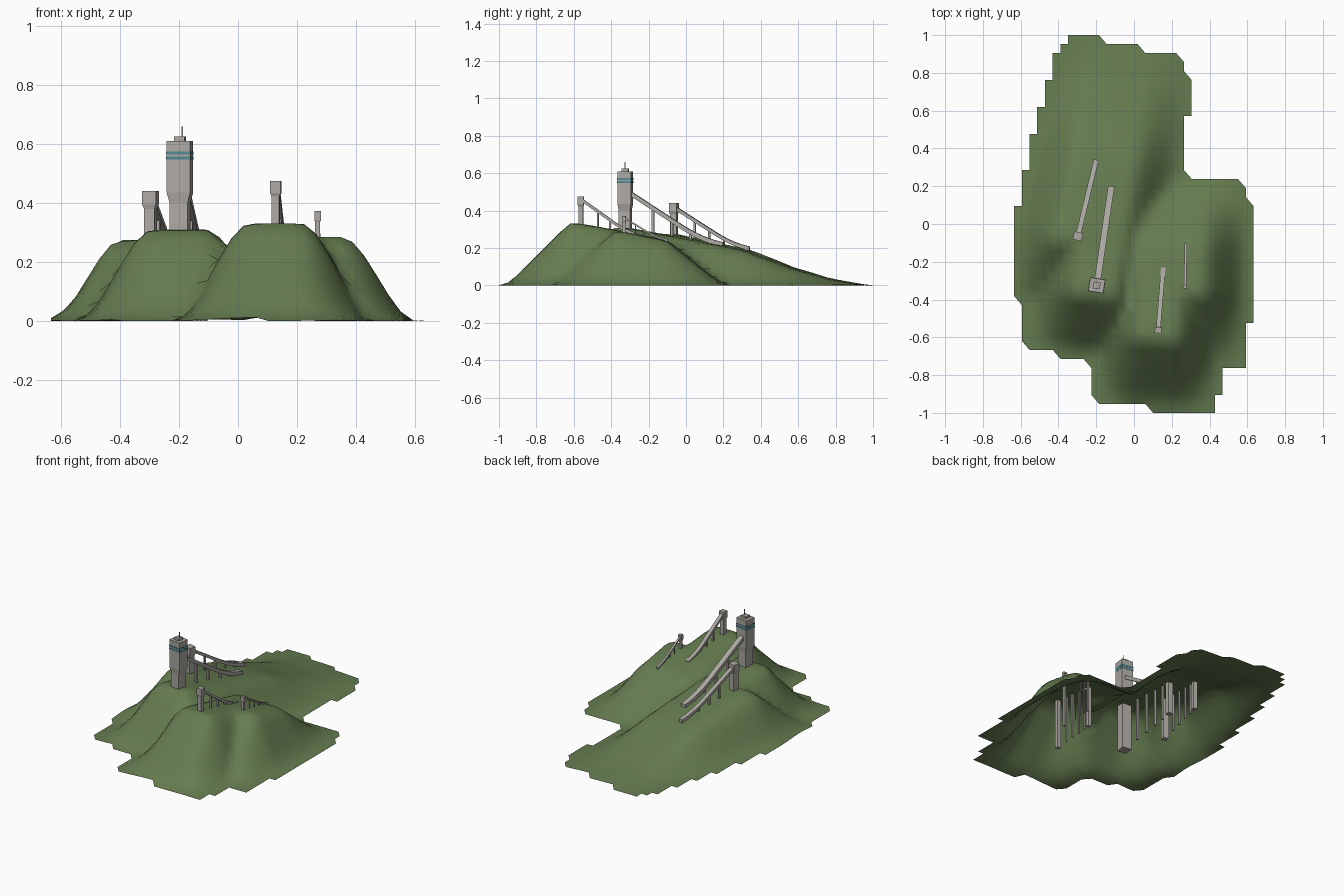
import bpy, bmesh, math
from mathutils import Vector, Matrix

if "Cube" in bpy.data.objects:
    bpy.data.objects.remove(bpy.data.objects["Cube"])


def material(name, rgb):
    m = bpy.data.materials.new(name)
    m.diffuse_color = (*rgb, 1)
    m.use_nodes = True
    m.node_tree.nodes["Principled BSDF"].inputs["Base Color"].default_value = m.diffuse_color
    return m


GRASS = material("grass", (0.13, 0.2, 0.08))
CONCRETE = material("concrete", (0.42, 0.40, 0.37))
TEAL = material("teal_glass", (0.08, 0.25, 0.28))


def finish(name, bm, mat):
    bmesh.ops.recalc_face_normals(bm, faces=bm.faces)
    me = bpy.data.meshes.new(name)
    bm.to_mesh(me)
    bm.free()
    me.materials.append(mat)
    ob = bpy.data.objects.new(name, me)
    bpy.context.collection.objects.link(ob)
    return ob


def lerp_table(pts, s):
    if s <= pts[0][0]:
        return pts[0][1]
    for (a, za), (b, zb) in zip(pts, pts[1:]):
        if s <= b:
            return za + (zb - za) * (s - a) / (b - a)
    return pts[-1][1]


def step_table(pts, y):
    return next((x for top, x in pts if y <= top + 0.015), pts[-1][1])


# one entry per jump: start, end, hill profile along the jump, half plateau, flank,
# tower head/shaft width, flare heights, top, inrun start/end height, inrun width
JUMPS = [
    dict(name="large", a=(-.197, -.325), b=(-.12, .2), flat=.09, flank=.255,
         hill=[(-.39, 0), (-.34, .015), (-.07, .305), (0, .31), (.53, .212), (.67, .18), (.88, .1), (1.1, .037), (1.31, 0)],
         head=.08, shaft=.062, flare=(.40, .435), top=.61, z=(.495, .218), w=.034),
    dict(name="normal", a=(-.297, -.065), b=(-.2, .34), flat=.095, flank=.235,
         hill=[(-.42, 0), (-.36, .015), (-.06, .27), (0, .275), (.41, .188), (.63, .1), (.84, .037), (1.05, 0)],
         head=.048, shaft=.036, flare=(.38, .395), top=.44, z=(.41, .198), w=.027),
    dict(name="medium", a=(.128, -.562), b=(.155, -.23), flat=.085, flank=.26,
         hill=[(-.43, 0), (-.37, .02), (-.06, .33), (0, .33), (.33, .268), (.46, .24), (.74, .025), (.81, 0)],
         head=.036, shaft=.026, flare=(.423, .433), top=.475, z=(.453, .262), w=.024),
    dict(name="small", a=(.27, -.332), b=(.275, -.1), flat=.08, flank=.255,
         hill=[(-.42, 0), (-.36, .02), (-.05, .285), (0, .285), (.23, .238), (.5, .025), (.57, 0)],
         head=.022, shaft=.016, flare=(.335, .342), top=.372, z=(.357, .243), w=.013),
]
for j in JUMPS:
    d = Vector(j["b"]) - Vector(j["a"])
    j["len"] = d.length
    j["dir"] = d.normalized()
    j["mat"] = Matrix.Translation((*j["a"], 0)) @ Matrix.Rotation(-math.atan2(d.x, d.y), 4, 'Z')


def ground(x, y):
    h = 0
    for j in JUMPS:
        r, d = Vector((x, y)) - Vector(j["a"]), j["dir"]
        side = abs(r.x * d.y - r.y * d.x)
        t = min(1, max(0, (j["flat"] + j["flank"] - side) / j["flank"]))
        h = max(h, lerp_table(j["hill"], r.dot(d)) * t * t * (3 - 2 * t))
    return h


# terrain: regular grid trimmed to a stepped outline
LEFT = [(-1, .1), (-.952, -.19), (-.757, -.225), (-.71, -.39), (-.665, -.55), (-.43, -.595), (.1, -.635),
        (.29, -.595), (.48, -.555), (.62, -.515), (.765, -.475), (.905, -.43), (.952, -.39), (1, -.35)]
RIGHT = [(-.952, .425), (-.8, .465), (-.57, .59), (.1, .632), (.19, .59), (.24, .55), (.53, .265),
         (.765, .3), (.86, .265), (.905, .22), (.952, .02), (1, -.18)]
bm = bmesh.new()
verts = {}
for k in range(43):
    y = -1 + k * 2 / 42
    lo, hi = step_table(LEFT, y) - .015, step_table(RIGHT, y) + .015
    for i in range(32):
        x = -.635 + i * .0409
        if lo <= x <= hi:
            verts[i, k] = bm.verts.new((x, y, ground(x, y)))
for k in range(42):
    for i in range(31):
        sw, se, ne, nw = (verts.get(p) for p in ((i, k), (i + 1, k), (i + 1, k + 1), (i, k + 1)))
        for tri in ((sw, se, nw), (se, ne, nw)):
            if all(tri):
                bm.faces.new(tri)
hills = finish("hills", bm, GRASS)
for p in hills.data.polygons:
    p.use_smooth = True


def loft(name, sections, m, mat):
    """Closed tube through a list of four-cornered sections."""
    bm = bmesh.new()
    rings = [[bm.verts.new(m @ Vector(c)) for c in sec] for sec in sections]
    for r, q in zip(rings, rings[1:]):
        for i in range(4):
            bm.faces.new((r[i], r[(i + 1) % 4], q[(i + 1) % 4], q[i]))
    bm.faces.new(rings[0])
    bm.faces.new(rings[-1])
    return finish(name, bm, mat)


def square(w, d, z, s=0):
    return [(-w / 2, s - d / 2, z), (w / 2, s - d / 2, z), (w / 2, s + d / 2, z), (-w / 2, s + d / 2, z)]


def box(name, w, d, z0, z1, m, s=0, mat=CONCRETE):
    return loft(name, [square(w, d, z0, s), square(w, d, z1, s)], m, mat)


for j in JUMPS:
    n, m, hw, sw, w, L = j["name"], j["mat"], j["head"], j["shaft"], j["w"], j["len"]
    # tower with flared head, reaching down to the base
    loft(n + "_tower", [square(sw, sw, 0), square(sw, sw, j["flare"][0]),
                        square(hw, hw * .9, j["flare"][1]), square(hw, hw * .9, j["top"])], m, CONCRETE)
    # inrun: straight upper part, curved lower part
    (z0, z1), s0, end = j["z"], hw * .3, .2
    run, split = L - s0, .55
    steep = ((z0 - z1) / run - (1 - split) / 2 * end) / (split + (1 - split) / 2)

    def inrun(s):
        u, c = s - s0, max(0, s - s0 - split * run)
        return z0 - steep * u + (steep - end) * c * c / (2 * (1 - split) * run)

    t = w * .38
    secs = []
    for i in range(17):
        s = s0 + run * i / 16
        z = inrun(s)
        secs.append([(-w / 2, s, z - t), (w / 2, s, z - t), (w / 2, s, z + t), (-w / 2, s, z + t)])
    loft(n + "_inrun", secs, m, CONCRETE)
    # support posts and takeoff pier
    for i, f in enumerate((.25, .45, .65, .82)):
        s = s0 + run * f
        box(f"{n}_post_{i}", w * .4, w * .4, 0, inrun(s), m, s)
    box(n + "_takeoff_pier", w * .95, w, 0, inrun(L - w / 2), m, L - w / 2)

# large tower: window bands, roof house, mast
big = JUMPS[0]["mat"]
for i, z in enumerate((.547, .564)):
    box(f"window_band_{i}", .083, .075, z, z + .011, big, mat=TEAL)
box("roof_house", .036, .036, .61, .625, big)
box("roof_mast", .004, .004, .62, .66, big @ Matrix.Translation((.008, 0, 0)))
